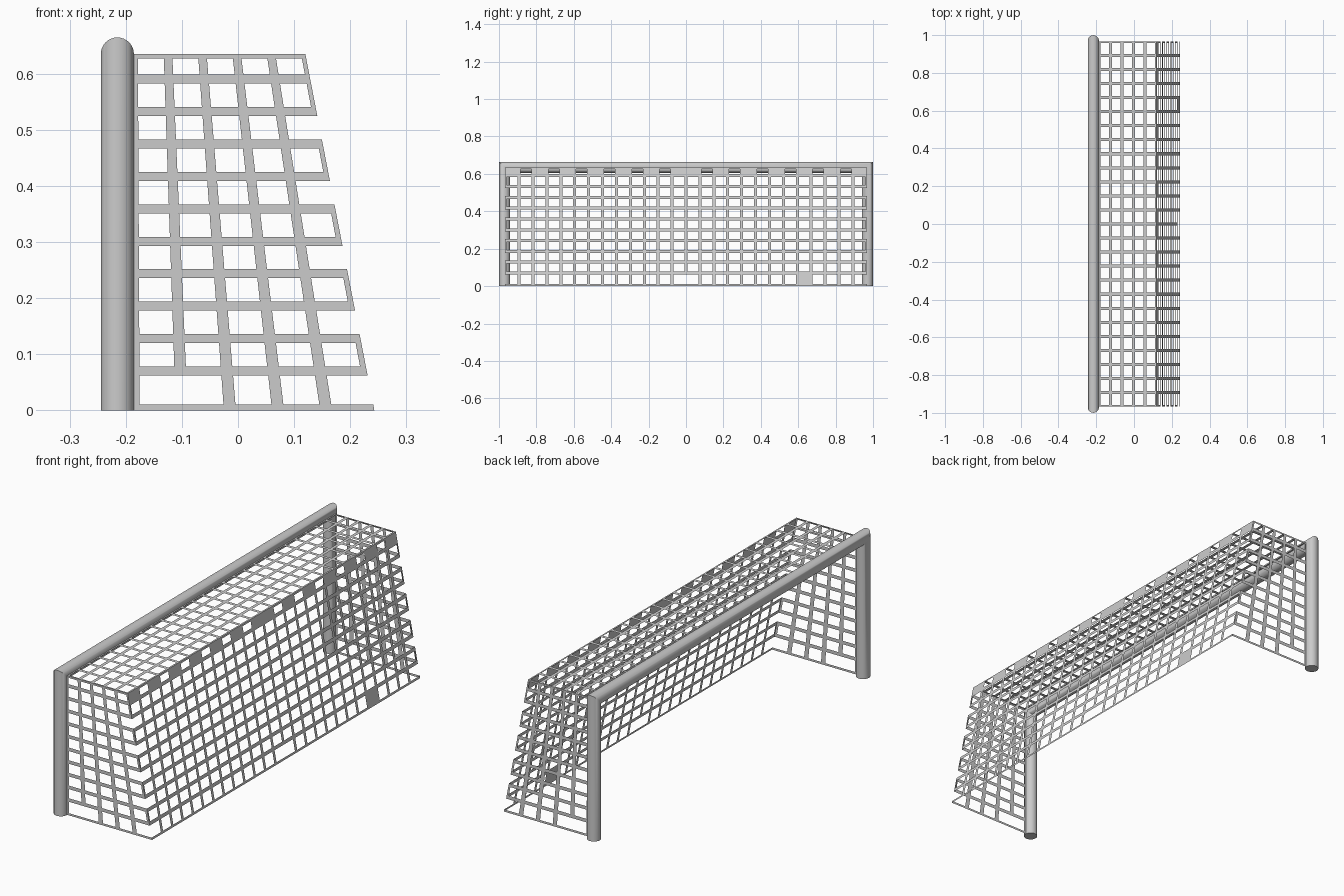
import bpy, bmesh, math
from mathutils import Vector

if "Cube" in bpy.data.objects:
    bpy.data.objects.remove(bpy.data.objects["Cube"], do_unlink=True)

grey = bpy.data.materials.new("plain_grey")
grey.use_nodes = True
colour = (0.6, 0.6, 0.6, 1)
grey.diffuse_color = colour
grey.node_tree.nodes["Principled BSDF"].inputs["Base Color"].default_value = colour

POST_X, RADIUS, HALF, TOP = -0.215, 0.0295, 0.97, 0.635
NET_Y, FRONT_X, TOP_X, BASE_X = 0.967, -0.186, 0.12, 0.243
CORD = 0.016


def finish(bm, name):
    mesh = bpy.data.meshes.new(name)
    bm.to_mesh(mesh)
    bm.free()
    mesh.materials.append(grey)
    obj = bpy.data.objects.new(name, mesh)
    bpy.context.scene.collection.objects.link(obj)
    return obj


def cuts(centres, length, width, edge_low, edge_high):
    """Edges of the cords along one direction, as fractions of the length."""
    values = [0, edge_low]
    for c in centres:
        values += [c - width / 2, c + width / 2]
    return [v / length for v in values + [length - edge_high, length]]


def panel(name, corners, us, vs, filled=None, missing=None):
    """Flat net: even intervals are cords, odd intervals are openings."""
    a, b, c, d = [Vector(p) for p in corners]
    bm = bmesh.new()
    grid = [[bm.verts.new(a.lerp(b, u).lerp(d.lerp(c, u), v)) for v in vs] for u in us]
    for i in range(len(us) - 1):
        for j in range(len(vs) - 1):
            opening = i % 2 and j % 2
            if opening and not (filled and filled(i // 2, j // 2)):
                continue
            if missing and missing(i, j):
                continue
            bm.faces.new((grid[i][j], grid[i + 1][j], grid[i + 1][j + 1], grid[i][j + 1]))
    loose = [v for v in bm.verts if not v.link_faces]
    bmesh.ops.delete(bm, geom=loose, context='VERTS')
    return finish(bm, name)


# Goal frame: one round tube with mitred upper corners
bm = bmesh.new()
rings = []
for side, height in ((-1, 0), (-1, TOP), (1, TOP), (1, 0)):
    ring = []
    for k in range(32):
        t = math.tau * k / 32
        out = RADIUS * math.sin(t)
        z = height + out if height else 0
        ring.append(bm.verts.new((POST_X + RADIUS * math.cos(t), side * (HALF + out), z)))
    rings.append(ring)
for lower, upper in zip(rings, rings[1:]):
    for k in range(32):
        n = (k + 1) % 32
        bm.faces.new((lower[k], lower[n], upper[n], upper[k]))
bm.faces.new(rings[0])
bm.faces.new(rings[-1])
bmesh.ops.recalc_face_normals(bm, faces=bm.faces)
frame = finish(bm, "goal_frame")
bpy.context.view_layer.objects.active = frame
frame.select_set(True)
bpy.ops.object.shade_smooth_by_angle(angle=math.radians(40))
frame.select_set(False)

# Shared cord spacing
rows = cuts([0.07 + 0.0578 * k for k in range(10)], TOP, CORD, 0.01, 0.008)
pitch = 2 * NET_Y / 26
columns = cuts([pitch * k for k in range(1, 26)], 2 * NET_Y, CORD, 0.008, 0.008)
depth = cuts([k / 5 for k in range(1, 5)], 1, 0.05, 0.025, 0.025)


def open_row(j):
    # Every other row has no cord at the rear corner
    return j % 2 == 1 and (j // 2) % 2 == 0 and j // 2 < 10


# Side nets
for name, y in (("right_side_net", -NET_Y), ("left_side_net", NET_Y)):
    corners = [(FRONT_X, y, 0), (BASE_X, y, 0), (TOP_X, y, TOP), (FRONT_X, y, TOP)]
    net = panel(name, corners, depth, rows,
                missing=lambda i, j: (i == 10 and open_row(j)) or (i == 2 and j == 1))
    if y > 0:
        net.data.flip_normals()


# Rear net, with alternate solid patches along the top
def rear_patch(c, r):
    from_middle = c - 13 if c >= 13 else 12 - c
    return (r == 10 and from_middle % 2 == 0) or (r == 0 and c == 21)


panel("rear_net",
      [(BASE_X, -NET_Y, 0), (BASE_X, NET_Y, 0), (TOP_X, NET_Y, TOP), (TOP_X, -NET_Y, TOP)],
      columns, rows, filled=rear_patch,
      missing=lambda i, j: (i in (0, 52) and open_row(j)) or (i == 26 and j == 1))

# Roof net
panel("roof_net",
      [(FRONT_X, -NET_Y, TOP), (TOP_X, -NET_Y, TOP), (TOP_X, NET_Y, TOP), (FRONT_X, NET_Y, TOP)],
      depth, columns)
